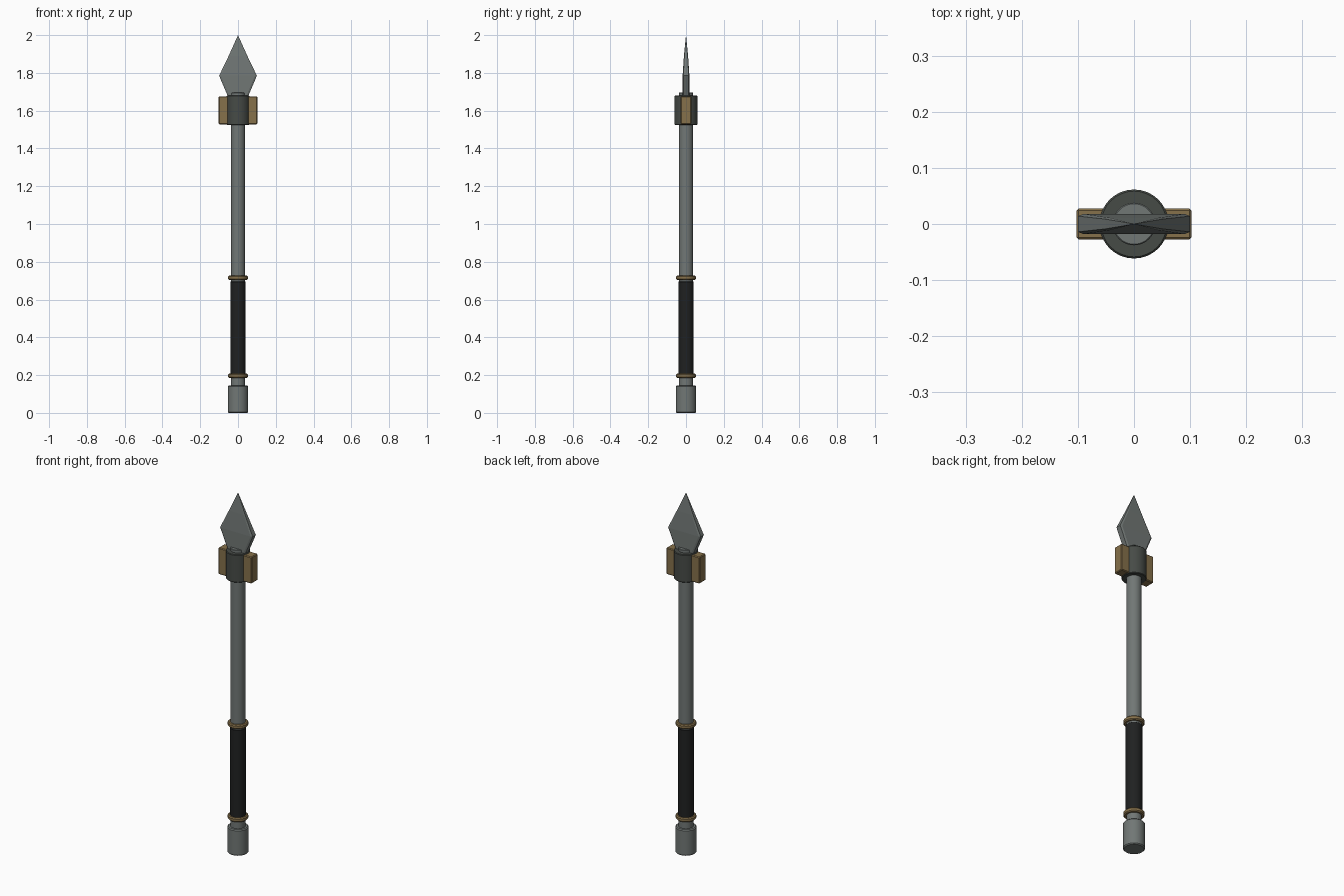
import bpy, bmesh, math

if "Cube" in bpy.data.objects:
    bpy.data.objects.remove(bpy.data.objects["Cube"])


def material(name, rgb):
    m = bpy.data.materials.new(name)
    m.diffuse_color = (*rgb, 1)
    m.use_nodes = True
    m.node_tree.nodes["Principled BSDF"].inputs["Base Color"].default_value = m.diffuse_color
    return m


STEEL = material("grey steel", (0.165, 0.185, 0.178))
DARK = material("dark steel", (0.062, 0.07, 0.062))
BRASS = material("brass", (0.24, 0.165, 0.07))
BLACK = material("black leather", (0.014, 0.015, 0.015))


def finish(name, bm, mat, smooth=True):
    bmesh.ops.recalc_face_normals(bm, faces=bm.faces[:])
    me = bpy.data.meshes.new(name)
    bm.to_mesh(me)
    bm.free()
    ob = bpy.data.objects.new(name, me)
    bpy.context.collection.objects.link(ob)
    me.materials.append(mat)
    if smooth:
        bpy.ops.object.select_all(action='DESELECT')
        ob.select_set(True)
        bpy.context.view_layer.objects.active = ob
        bpy.ops.object.shade_smooth_by_angle(angle=math.radians(35))
    return ob


def cylinder(name, r, z0, z1, mat, bevel=0.0, sides=32):
    # lathe of a straight profile with chamfered rims
    b = bevel
    profile = [(r - b, z0), (r, z0 + b), (r, z1 - b), (r - b, z1)] if b else [(r, z0), (r, z1)]
    bm = bmesh.new()
    rings = [[bm.verts.new((pr * math.cos(2 * math.pi * i / sides),
                            pr * math.sin(2 * math.pi * i / sides), z))
              for i in range(sides)] for pr, z in profile]
    for a, c in zip(rings, rings[1:]):
        for i in range(sides):
            j = (i + 1) % sides
            bm.faces.new((a[i], a[j], c[j], c[i]))
    bm.faces.new(rings[0][::-1])
    bm.faces.new(rings[-1])
    return finish(name, bm, mat)


def block(name, x0, x1, y, z0, z1, mat, bevel):
    bm = bmesh.new()
    bmesh.ops.create_cube(bm, size=1)
    for v in bm.verts:
        v.co = ((x0 + x1) / 2 + v.co.x * (x1 - x0), v.co.y * 2 * y,
                (z0 + z1) / 2 + v.co.z * (z1 - z0))
    bmesh.ops.bevel(bm, geom=bm.edges[:], offset=bevel, segments=1, affect='EDGES')
    return finish(name, bm, mat, False)


# Shaft, butt and grip
cylinder("shaft", 0.038, 0.10, 1.695, STEEL, 0.002)
cylinder("butt_cap", 0.054, 0.0, 0.145, STEEL, 0.005)
cylinder("grip", 0.041, 0.205, 0.695, BLACK, 0.001)
for label, z in (("lower", 0.186), ("upper", 0.704)):
    cylinder(label + "_grip_ring", 0.052, z, z + 0.023, BRASS, 0.005)

# Collar with a lug on each side
cylinder("collar", 0.0615, 1.525, 1.68, DARK, 0.003)
for label, s in (("left", -1), ("right", 1)):
    x0, x1 = sorted((s * 0.05, s * 0.1025))
    block(label + "_collar_lug", x0, x1, 0.028, 1.528, 1.676, BRASS, 0.004)

# Blade: rows of (z, half width, edge half thickness, inner half width, inner half thickness)
bm = bmesh.new()
rows = [(1.66, 0.047, 0.014, 0.037, 0.018), (1.785, 0.1, 0.014, 0.09, 0.018),
        (1.89, 0.0495, 0.0085, 0.043, 0.011)]
rings = [[bm.verts.new((x, y, z)) for x, y in
          ((w, -t), (w, t), (iw, it), (-iw, it), (-w, t), (-w, -t), (-iw, -it), (iw, -it))]
         for z, w, t, iw, it in rows]
tip = bm.verts.new((0, 0, 2.0))
for a, c in zip(rings, rings[1:]):
    for i in range(8):
        j = (i + 1) % 8
        bm.faces.new((a[i], a[j], c[j], c[i]))
for i in range(8):
    bm.faces.new((rings[-1][i], rings[-1][(i + 1) % 8], tip))
bm.faces.new(rings[0][::-1])
finish("blade", bm, STEEL, False)
